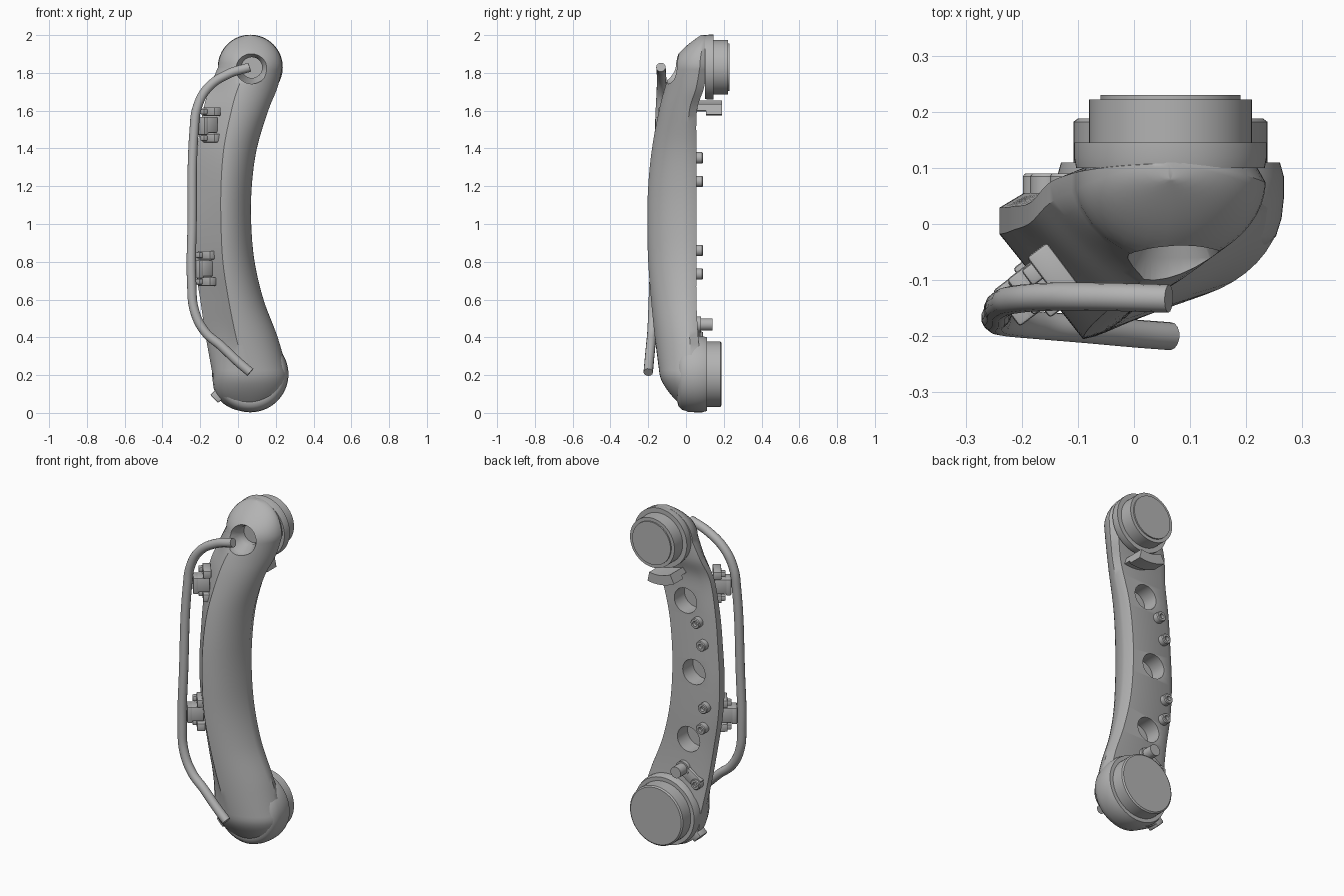
import bpy, bmesh, math
from mathutils import Matrix

cube = bpy.data.objects.get("Cube")
if cube:
    bpy.data.objects.remove(cube, do_unlink=True)

grey = bpy.data.materials.new("machined grey")
grey.use_nodes = True
grey.diffuse_color = (0.45, 0.45, 0.45, 1)
grey.node_tree.nodes["Principled BSDF"].inputs["Base Color"].default_value = grey.diffuse_color


def shade(obj, angle=35):
    bpy.ops.object.select_all(action="DESELECT")
    obj.select_set(True)
    bpy.context.view_layer.objects.active = obj
    bpy.ops.object.shade_smooth_by_angle(angle=math.radians(angle))


def finish(bm, name):
    bmesh.ops.recalc_face_normals(bm, faces=bm.faces)
    mesh = bpy.data.meshes.new(name)
    bm.to_mesh(mesh)
    bm.free()
    obj = bpy.data.objects.new(name, mesh)
    bpy.context.collection.objects.link(obj)
    mesh.materials.append(grey)
    shade(obj)
    return obj


def loft(name, rings):
    """Skin a list of closed rings and cap both ends."""
    bm = bmesh.new()
    loops = [[bm.verts.new(p) for p in ring] for ring in rings]
    n = len(loops[0])
    for a, b in zip(loops, loops[1:]):
        for i in range(n):
            j = (i + 1) % n
            bm.faces.new((a[i], a[j], b[j], b[i]))
    bm.faces.new(loops[0])
    bm.faces.new(loops[-1])
    return finish(bm, name)


def turned(name, x, z, profile, sides=48):
    """Turned part on an axis along y; profile holds (radius, y)."""
    return loft(name, [[(x + r * math.cos(math.tau * i / sides), y,
                         z + r * math.sin(math.tau * i / sides))
                        for i in range(sides)] for r, y in profile])


def block(name, centre, size, frame, bevel=0.006):
    bm = bmesh.new()
    bmesh.ops.create_cube(bm, size=1)
    bmesh.ops.scale(bm, vec=size, verts=bm.verts)
    bmesh.ops.bevel(bm, geom=bm.edges[:], offset=bevel, segments=2, affect="EDGES", profile=0.5)
    bmesh.ops.transform(bm, matrix=frame @ Matrix.Translation(centre), verts=bm.verts)
    return finish(bm, name)


# Arm stations: height, left edge, ridge, right edge, front depth, back depth, ridge sharpness
MID_X, LOW_Z, LOW_R, TOP_Z, TOP_R = 0.065, 0.205, 0.2, 1.83, 0.17
stations = [
    (LOW_Z, -0.135, 0.04, 0.265, -0.14, 0.085, 0),
    (0.4, -0.17, -0.01, 0.21, -0.165, 0.065, 0.85),
    (0.6, -0.2, -0.05, 0.135, -0.185, 0.055, 1),
    (0.8, -0.23, -0.08, 0.088, -0.2, 0.055, 1),
    (1.0, -0.24, -0.09, 0.07, -0.205, 0.055, 1),
    (1.2, -0.23, -0.09, 0.073, -0.2, 0.055, 1),
    (1.4, -0.215, -0.075, 0.1, -0.18, 0.055, 1),
    (1.6, -0.185, -0.035, 0.16, -0.143, 0.058, 1),
    (1.72, -0.15, 0.0, 0.208, -0.112, 0.095, 0.85),
    (TOP_Z, -0.106, 0.05, 0.235, -0.075, 0.11, 0.3),
]


def spline(k, t):
    a, b, c, d = [stations[min(max(k + i, 0), len(stations) - 1)] for i in (-1, 0, 1, 2)]
    return [q + 0.5 * t * (r - p + t * (2*p - 5*q + 4*r - s + t * (3*(q - r) + s - p)))
            for p, q, r, s in zip(a, b, c, d)]


def section(z, xl, xm, xr, yf, yb, sharp):
    """Flat back, sloping left facet, ridge, rounded right flank."""
    side_l = yf + (yb - yf) * 0.72
    side_r = yf + (yb - yf) * 0.8
    w = xr - xl
    ring = [(xr - 0.06 * w, yb, z), (xl + 0.14 * w, yb, z), (xl, yb - (yb - yf) * 0.1, z)]
    for i in range(7):
        t = i / 6
        a = t * math.pi / 2
        fx = t * sharp + (1 - math.cos(a)) * (1 - sharp)
        fy = t * sharp + math.sin(a) * (1 - sharp)
        ring.append((xl + (xm - xl) * fx, side_l + (yf - side_l) * fy, z))
    flat = 0.18 * sharp
    for i in range(1, 13):
        t = i / 12
        a = t * math.pi / 2
        fx = t * flat + math.sin(a) * (1 - flat)
        fy = (1 - t) * flat + math.cos(a) * (1 - flat)
        ring.append((xm + (xr - xm) * fx, side_r + (yf - side_r) * fy, z))
    return ring


def rounded_end(z0, r, sign, station, y1, power, fullness):
    """Close the arm with a round end; fullness squares off its left side."""
    ridge, y0, yb, sharp = station[2], station[4], station[5], station[6]
    rings = []
    for i in range(1, 13):
        a = i / 12 * math.pi / 2 * 0.98
        t, half = math.sin(a), r * math.cos(a)
        left = r * math.sqrt(1 - t ** fullness)
        xm = ridge + (MID_X - ridge) * t
        rings.append(section(z0 + sign * r * t, MID_X - left, max(xm, MID_X - left * 0.8),
                             MID_X + half, y0 + (y1 - y0) * t ** power, yb, sharp * (1 - t)))
    return rings


rings = rounded_end(LOW_Z, LOW_R, -1, stations[0], 0.01, 1.5, 2.8)[::-1]
for k in range(len(stations) - 1):
    rings += [section(*spline(k, i / 6)) for i in range(6)]
rings.append(section(*stations[-1]))
rings += rounded_end(TOP_Z, TOP_R, 1, stations[-1], 0.08, 1.7, 2)
arm = loft("arm_body", rings)

# Lightening holes in the back and the stepped pocket in the front
cutters = [turned("hole_cutter", x, z, [(0.073, -0.04), (0.073, 0.15)])
           for x, z in ((-0.035, 1.452), (-0.09, 1.045), (-0.055, 0.64))]
cutters.append(turned("pocket_cutter", 0.073, 1.828,
                      [(0.055, 0.03), (0.055, -0.01), (0.086, -0.06), (0.086, -0.3)]))
for cutter in cutters:
    cutter.hide_render = True
    cut = arm.modifiers.new("cut", "BOOLEAN")
    cut.operation, cut.solver, cut.object = "DIFFERENCE", "EXACT", cutter
    bpy.context.view_layer.objects.active = arm
    bpy.ops.object.modifier_apply(modifier=cut.name)
    bpy.data.objects.remove(cutter, do_unlink=True)
shade(arm)

# Joint hubs
turned("upper_hub", MID_X, TOP_Z, [(0.168, 0.1), (0.172, 0.12), (0.172, 0.145), (0.145, 0.145),
                                   (0.145, 0.222), (0.125, 0.222), (0.125, 0.23)], 64)
turned("lower_hub", MID_X, LOW_Z, [(0.15, -0.045), (0.17, -0.04), (0.188, -0.022), (0.198, 0.01),
                                   (0.202, 0.045), (0.202, 0.085), (0.195, 0.11), (0.173, 0.11),
                                   (0.173, 0.182), (0.165, 0.188)], 64)

# Curved stop under the upper hub
arc = []
for i in range(9):
    a = math.radians(-98 + (i - 4) * 5)
    arc.append([(MID_X + r * math.cos(a), y, TOP_Z + r * math.sin(a))
                for r, y in ((0.2, 0.05), (0.235, 0.05), (0.235, 0.105), (0.255, 0.105),
                             (0.255, 0.19), (0.2, 0.19))])
loft("hub_stop", arc)

# Threaded bosses and stop pin on the back
for x, z in ((-0.12, 1.35), (-0.155, 1.225), (-0.168, 0.86), (-0.155, 0.735), (-0.12, 0.4)):
    turned("back_boss", x, z, [(0.03, 0.03), (0.03, 0.085), (0.026, 0.09), (0.014, 0.09),
                               (0.014, 0.07)], 24)
turned("stop_pin", -0.03, 0.468, [(0.042, 0.04), (0.042, 0.08), (0.033, 0.08), (0.033, 0.14)], 24)
block("pin_base", (0, 0, 0), (0.14, 0.035, 0.07),
      Matrix.Translation((-0.075, 0.06, 0.434)) @ Matrix.Rotation(-0.6, 4, "Y"))
block("lower_tab", (0, 0, 0), (0.06, 0.07, 0.045),
      Matrix.Translation((-0.11, 0.04, 0.09)) @ Matrix.Rotation(0.8, 4, "Y"))

# Cable pipe
path = [(0.062, -0.133, 1.83), (-0.05, -0.13, 1.795), (-0.16, -0.13, 1.72), (-0.215, -0.135, 1.62),
        (-0.232, -0.14, 1.5), (-0.243, -0.16, 1.0), (-0.245, -0.17, 0.68), (-0.23, -0.175, 0.54),
        (-0.175, -0.18, 0.43), (-0.09, -0.187, 0.355), (0, -0.195, 0.27), (0.065, -0.2, 0.215)]
curve = bpy.data.curves.new("cable_pipe", "CURVE")
curve.dimensions = "3D"
curve.bevel_depth, curve.bevel_resolution, curve.use_fill_caps = 0.025, 5, True
line = curve.splines.new("BEZIER")
line.bezier_points.add(len(path) - 1)
for point, co in zip(line.bezier_points, path):
    point.co = co
    point.handle_left_type = point.handle_right_type = "AUTO"
curve.materials.append(grey)
pipe = bpy.data.objects.new("cable_pipe", curve)
bpy.context.collection.objects.link(pipe)
bpy.ops.object.select_all(action="DESELECT")
pipe.select_set(True)
bpy.context.view_layer.objects.active = pipe
bpy.ops.object.convert(target="MESH")
shade(pipe)

# Pipe clamps standing on the sloping facet
for x, y, z in ((-0.135, -0.08, 1.525), (-0.16, -0.1, 0.765)):
    turn = Matrix.Rotation(math.radians(37), 4, "Z")
    frame = Matrix.Translation((x, y, z)) @ turn
    block("clamp_block", (-0.03, 0, 0), (0.07, 0.08, 0.085), frame)
    block("clamp_cap", (-0.07, 0, -0.005), (0.03, 0.08, 0.095), frame)
    for side in (-1, 1):
        block("clamp_foot", (-0.01, -0.005, side * 0.07), (0.045, 0.11, 0.045), frame)
        block("clamp_bolt", (-0.04, 0.02, side * 0.07), (0.03, 0.035, 0.03), frame)
